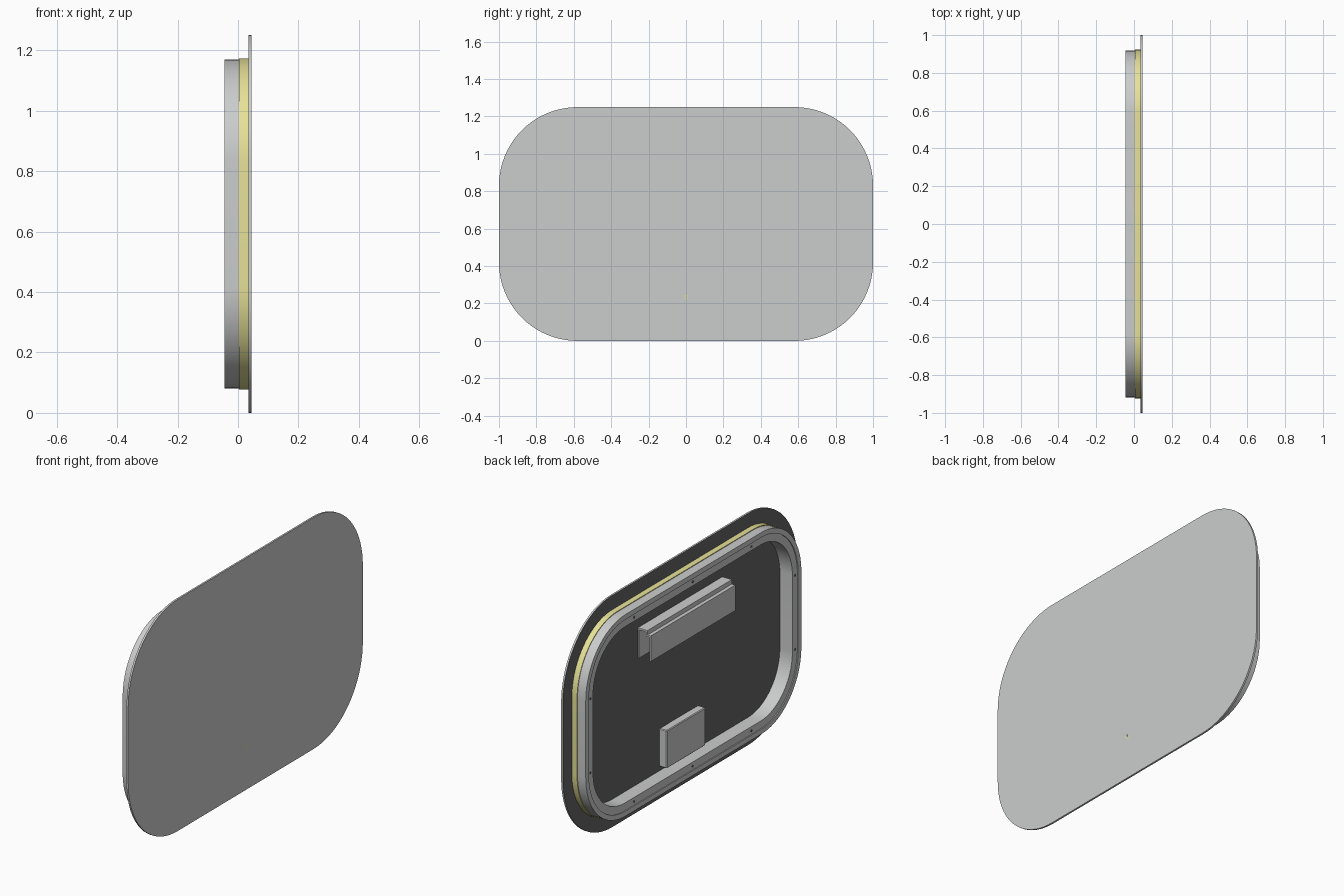
import bpy, bmesh, math

if "Cube" in bpy.data.objects:
    bpy.data.objects.remove(bpy.data.objects["Cube"])

ZC = 0.625  # height of the panel centre


def material(name, rgb):
    m = bpy.data.materials.new(name)
    m.diffuse_color = (*rgb, 1)
    m.use_nodes = True
    m.node_tree.nodes["Principled BSDF"].inputs["Base Color"].default_value = m.diffuse_color
    return m


GREY = material("light_grey", (0.60, 0.61, 0.605))
DARK = material("dark_backing", (0.13, 0.133, 0.137))
YELLOW = material("warm_yellow", (0.87, 0.83, 0.34))


def finish(name, bm, mats):
    bmesh.ops.recalc_face_normals(bm, faces=bm.faces)
    me = bpy.data.meshes.new(name)
    bm.to_mesh(me)
    bm.free()
    for m in mats:
        me.materials.append(m)
    ob = bpy.data.objects.new(name, me)
    bpy.context.collection.objects.link(ob)
    bpy.context.view_layer.objects.active = ob
    ob.select_set(True)
    bpy.ops.object.shade_smooth_by_angle(angle=math.radians(30))
    ob.select_set(False)
    return ob


def outline(inset, steps=20):
    """Rounded rectangle in y and z, moved inwards by inset."""
    hy, hz, r = 1 - inset, 0.625 - inset, 0.42 - inset
    pts = []
    for q, (sy, sz) in enumerate([(1, 1), (-1, 1), (-1, -1), (1, -1)]):
        for i in range(steps + 1):
            a = math.pi / 2 * (q + i / steps)
            pts.append((sy * (hy - r) + r * math.cos(a),
                        ZC + sz * (hz - r) + r * math.sin(a)))
    return pts


def loft(bm, section, closed):
    """Sweep a section of (inset, x) points around the outline."""
    loops = [[bm.verts.new((x, y, z)) for y, z in outline(d)] for d, x in section]
    n = len(loops[0])
    for k in range(len(loops) if closed else len(loops) - 1):
        a, b = loops[k], loops[(k + 1) % len(loops)]
        for i in range(n):
            j = (i + 1) % n
            bm.faces.new((a[i], a[j], b[j], b[i]))
    return loops


def box(bm, x0, x1, y0, y1, z0, z1):
    verts = bmesh.ops.create_cube(bm, size=1)["verts"]
    for v in verts:
        v.co = (x0 if v.co.x < 0 else x1, y0 if v.co.y < 0 else y1,
                z0 if v.co.z < 0 else z1)


# Flat panel, dark on its back face
bm = bmesh.new()
ends = loft(bm, [(0, 0.035), (0, 0.045)], False)
for loop in ends:
    bm.faces.new(loop)
bm.normal_update()
for f in bm.faces:
    f.material_index = int(len(f.verts) > 4 and f.calc_center_median().x < 0.04)
finish("panel", bm, [GREY, DARK])

# Glowing strip between panel and frame
bm = bmesh.new()
loft(bm, [(0.077, 0.035), (0.077, 0.004), (0.10, 0.004), (0.10, 0.035)], True)
finish("light_strip", bm, [YELLOW])

# Back frame with a stepped rear face
bm = bmesh.new()
loft(bm, [(0.081, 0.004), (0.081, -0.045), (0.108, -0.045), (0.108, -0.040),
          (0.150, -0.040), (0.150, 0.035), (0.101, 0.035), (0.101, 0.004)], True)
finish("back_frame", bm, [GREY])

# Screws around the frame
bm = bmesh.new()
spots = [(s * 0.872, ZC + t) for s in (1, -1) for t in (-0.2, 0.2)]
spots += [(y, ZC + s * 0.497) for s in (1, -1) for y in (-0.5, 0, 0.5)]
for y, z in spots:
    geo = bmesh.ops.create_cone(bm, cap_ends=True, segments=10, radius1=0.006,
                                radius2=0.006, depth=0.004)["verts"]
    for v in geo:
        v.co = (-0.041 + v.co.z, y + v.co.x, z + v.co.y)
finish("frame_screws", bm, [DARK])

# Hooked hanging rail: profile in x and z, extruded along y
profile = [(0.035, 0.83), (0.035, 0.992), (-0.022, 0.992), (-0.022, 0.968),
           (-0.042, 0.968), (-0.042, 0.83), (-0.034, 0.83), (-0.034, 0.958),
           (-0.014, 0.958), (-0.014, 0.982), (0.027, 0.982), (0.027, 0.83)]
bm = bmesh.new()
face = bm.faces.new([bm.verts.new((x, -0.36, z)) for x, z in profile])
out = bmesh.ops.extrude_face_region(bm, geom=[face])["geom"]
bmesh.ops.translate(bm, vec=(0, 0.72, 0),
                    verts=[g for g in out if isinstance(g, bmesh.types.BMVert)])
finish("hanging_rail", bm, [GREY])

# Control box
bm = bmesh.new()
box(bm, -0.012, 0.035, -0.15, 0.18, 0.175, 0.38)
bmesh.ops.bevel(bm, geom=bm.edges[:], offset=0.004, segments=1, affect='EDGES')
finish("control_box", bm, [GREY])

# Small touch mark, almost flush with the front
bm = bmesh.new()
n, rows = 24, []
for r in (0.009, 0.012):
    rows.append([bm.verts.new((0.0452, r * math.sin(a), 0.235 + r * math.cos(a)))
                 for a in (0.6 + (2 * math.pi - 1.2) * i / n for i in range(n + 1))])
for i in range(n):
    bm.faces.new((rows[0][i], rows[0][i + 1], rows[1][i + 1], rows[1][i]))
box(bm, 0.0448, 0.0452, -0.0015, 0.0015, 0.237, 0.249)
finish("touch_mark", bm, [YELLOW])
